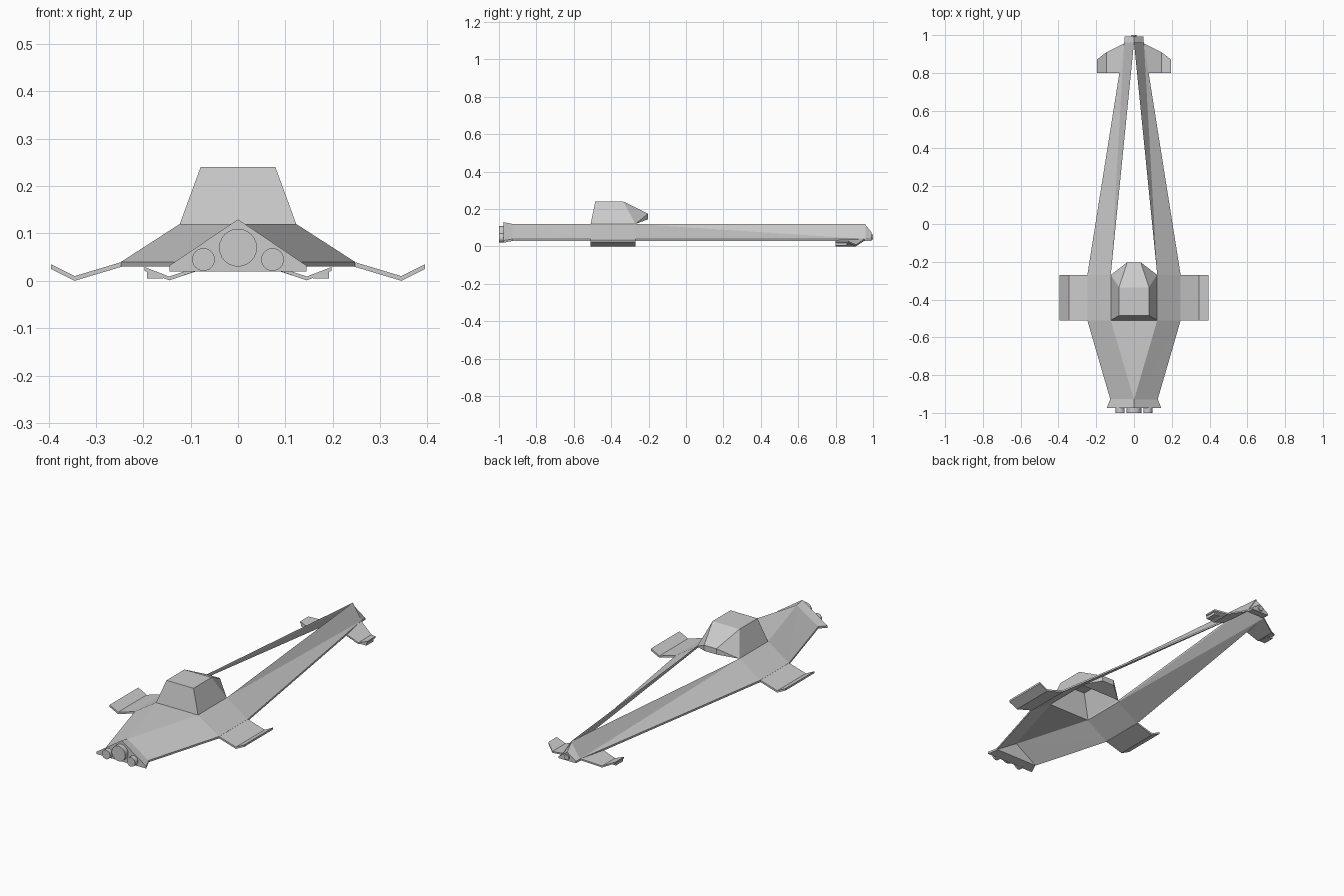
import bpy, bmesh
from math import pi
from mathutils import Matrix, Vector

if "Cube" in bpy.data.objects:
    bpy.data.objects.remove(bpy.data.objects["Cube"])


def finish(bm, name):
    bmesh.ops.recalc_face_normals(bm, faces=bm.faces[:])
    mesh = bpy.data.meshes.new(name)
    bm.to_mesh(mesh)
    bm.free()
    ob = bpy.data.objects.new(name, mesh)
    bpy.context.collection.objects.link(ob)
    return ob


def sheet(name, panels, thick, sides=(1, -1)):
    """Folded plate: right-hand panels, mirrored in x, given a vertical thickness."""
    bm = bmesh.new()
    for s in sides:
        for panel in panels:
            pts = [(s * x, y, z) for x, y, z in panel]
            bm.faces.new([bm.verts.new(p) for p in pts[::s]])
    bmesh.ops.remove_doubles(bm, verts=bm.verts[:], dist=0.0005)
    if thick:
        ext = bmesh.ops.extrude_face_region(bm, geom=bm.faces[:], use_keep_orig=True)
        low = [g for g in ext["geom"] if isinstance(g, bmesh.types.BMVert)]
        bmesh.ops.translate(bm, verts=low, vec=(0, 0, -thick))
    return finish(bm, name)


def loft(name, sections):
    """Closed solid through (y, [(x, z), ...]) sections."""
    bm = bmesh.new()
    rings = [[bm.verts.new((x, y, z)) for x, z in prof] for y, prof in sections]
    n = len(rings[0])
    for a, b in zip(rings, rings[1:]):
        for i in range(n):
            j = (i + 1) % n
            bm.faces.new((a[i], a[j], b[j], b[i]))
    bm.faces.new(rings[0])
    bm.faces.new(rings[-1])
    return finish(bm, name)


def tube(name, x, z, y_open, y_base, r, rim, depth, seg=24):
    """Cylinder along y with a recessed end at y_open."""
    bm = bmesh.new()
    bmesh.ops.create_cone(bm, cap_ends=True, segments=seg, radius1=r, radius2=r,
                          depth=abs(y_base - y_open),
                          matrix=Matrix.Translation((x, (y_open + y_base) / 2, z))
                          @ Matrix.Rotation(pi / 2, 4, 'X'))
    cap = [f for f in bm.faces if abs(f.calc_center_median().y - y_open) < 1e-4]
    bmesh.ops.inset_region(bm, faces=cap, thickness=rim)
    ext = bmesh.ops.extrude_face_region(bm, geom=cap)
    verts = [g for g in ext["geom"] if isinstance(g, bmesh.types.BMVert)]
    d = depth if y_base > y_open else -depth
    bmesh.ops.translate(bm, verts=verts, vec=(0, d, 0))
    ob = finish(bm, name)
    bpy.context.view_layer.objects.active = ob
    ob.select_set(True)
    bpy.ops.object.shade_smooth_by_angle()
    ob.select_set(False)


# Hull: thin folded shell, open below, with two long arms meeting at the nose
tail_top, tail_low = (0, -.93, .12), (.125, -.93, .04)
rear_top, rear_low = (.123, -.51, .12), (.247, -.51, .04)
mid_top, mid_low = (.123, -.27, .12), (.247, -.27, .04)
tip_top, tip_low = (0, .96, .12), (.052, .96, .04)
sheet("hull", [
    (tail_top, rear_top, (0, -.51, .12)),
    (tail_top, tail_low, rear_low), (tail_top, rear_low, rear_top),
    (rear_top, rear_low, mid_low, mid_top),
    (mid_top, mid_low, tip_low), (mid_top, tip_low, tip_top),
], .01)

# Side wings, bent upward at the tip
prof = [(.245, .04), (.345, .01), (.395, .035)]
sheet("wings", [[(a[0], -.51, a[1]), (b[0], -.51, b[1]),
                 (b[0], -.27, b[1]), (a[0], -.27, a[1])]
                for a, b in zip(prof, prof[1:])], .01)

# Small nose fins with the same bend
sheet("nose_fins", [
    [(.075, .80, .033), (.145, .80, .009), (.145, .91, .009), (.05, .957, .041)],
    [(.145, .80, .009), (.197, .80, .029), (.197, .87, .029), (.145, .91, .009)],
], .008)

# Fin pods under the fin tips
for s, side in ((1, "right"), (-1, "left")):
    loft(f"{side}_fin_pod", [(y, [(s * .158, .005), (s * .192, .005),
                                  (s * .192, .022), (s * .158, .012)])
                             for y in (.80, .86)])

# Nose cap and its gun
loft("nose_cap", [
    (.955, [(-.052, .03), (.052, .03), (.052, .04), (0, .12), (-.052, .04)]),
    (.993, [(-.05, .03), (.05, .03), (.05, .04), (0, .075), (-.05, .04)]),
])
tube("nose_gun", 0, .05, 1.0, .96, .014, .004, .02, 12)

# Cabin: open-bottomed canopy with a blunt overhanging snout
b0, b1 = (.123, -.51, .12), (.123, -.27, .12)
t0, t1 = (.079, -.485, .24), (.079, -.335, .24)
n_top, n_low = (.036, -.203, .175), (.036, -.203, .145)


def across(p, q):
    """Quad spanning from side to side between two edges."""
    return [p, q, (-q[0],) + q[1:], (-p[0],) + p[1:]]


bm = bmesh.new()
for f in [across(b0, t0), across(t0, t1), across(t1, n_top),
          across(n_top, n_low), across(n_low, b1)]:
    bm.faces.new([bm.verts.new(p) for p in f])
for s in (1, -1):
    for f in [(b0, b1, t1, t0), (b1, n_top, t1), (b1, n_low, n_top)]:
        bm.faces.new([bm.verts.new((s * x, y, z)) for x, y, z in f])
bmesh.ops.remove_doubles(bm, verts=bm.verts[:], dist=0.0005)
finish(bm, "cabin")

# Engine block and three nozzles
loft("engine_block", [
    (-.975, [(-.145, .02), (.145, .02), (.145, .032), (0, .13), (-.145, .032)]),
    (-.925, [(-.125, .03), (.125, .03), (.125, .04), (0, .12), (-.125, .04)]),
])
for name, x, z, r in (("main_nozzle", 0, .07, .04),
                      ("right_nozzle", .073, .045, .024),
                      ("left_nozzle", -.073, .045, .024)):
    tube(name, x, z, -1.0, -.965, r, r * .13, .02)
